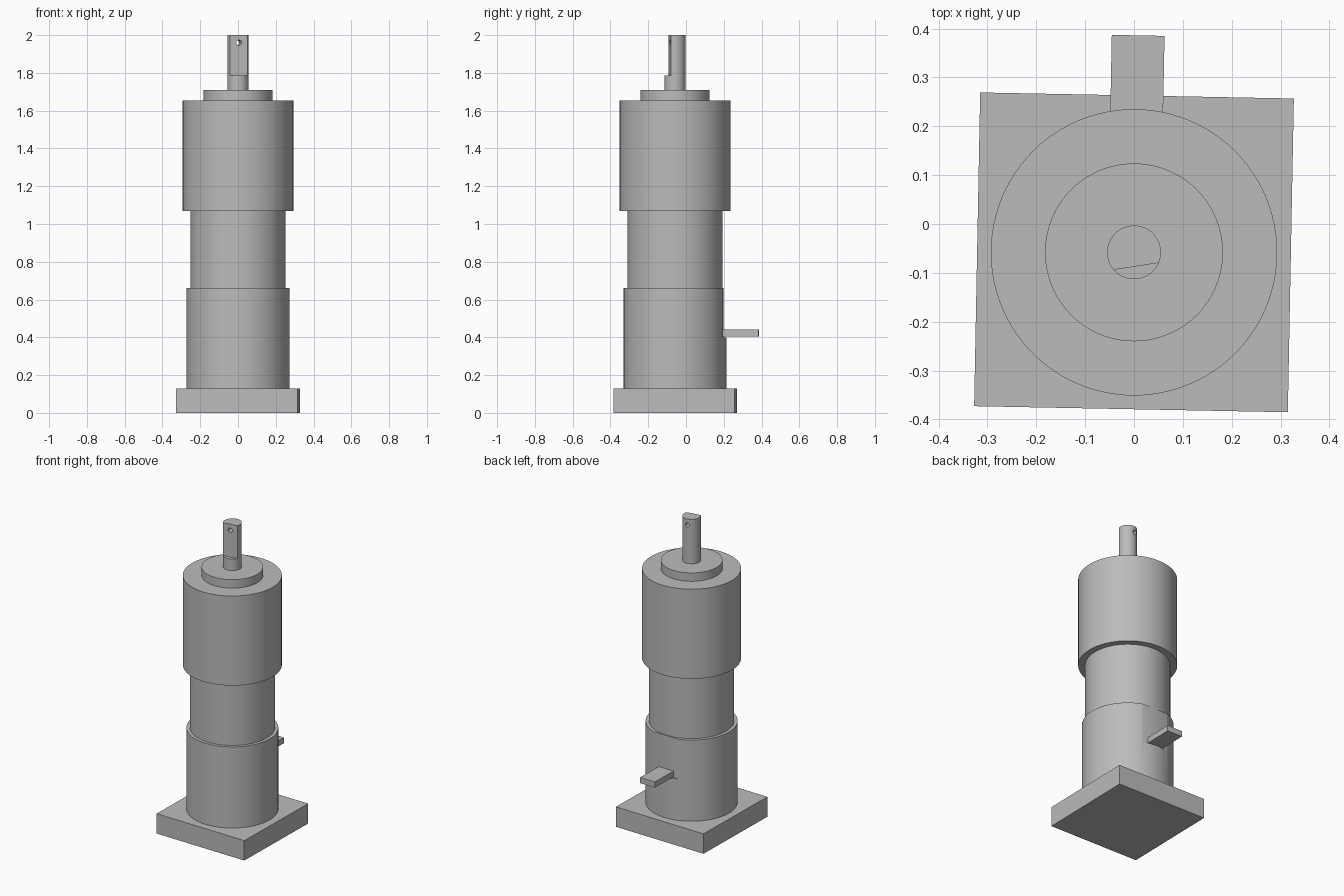
import bpy
import math
from mathutils import Matrix

if "Cube" in bpy.data.objects:
    bpy.data.objects.remove(bpy.data.objects["Cube"], do_unlink=True)

AXIS_Y = -0.058            # the turned parts share one vertical axis
BASE_TURN = math.radians(-1.1)
FLAT_TURN = math.radians(8.8)

grey = bpy.data.materials.new("plain grey")
grey.use_nodes = True
colour = (0.5, 0.5, 0.5, 1)
grey.diffuse_color = colour
grey.node_tree.nodes["Principled BSDF"].inputs["Base Color"].default_value = colour


def finish(name):
    ob = bpy.context.object
    ob.name = name
    ob.data.materials.append(grey)
    return ob


def cylinder(name, radius, bottom, top, sides=96):
    bpy.ops.mesh.primitive_cylinder_add(vertices=sides, radius=radius, depth=top - bottom,
                                        location=(0, AXIS_Y, (bottom + top) / 2))
    return finish(name)


def box(name, x, y, z, turn):
    """Box from (low, high) spans measured from the axis, turned about it."""
    spans = (x, y, z)
    bpy.ops.mesh.primitive_cube_add(size=1)
    ob = finish(name)
    size = Matrix.Diagonal([b - a for a, b in spans] + [1])
    shift = Matrix.Translation([(a + b) / 2 for a, b in spans])
    ob.data.transform(Matrix.Rotation(turn, 4, "Z") @ shift @ size)
    ob.location.y = AXIS_Y
    return ob


def cut(target, cutter):
    bpy.context.view_layer.objects.active = target
    mod = target.modifiers.new("cut", "BOOLEAN")
    mod.operation = "DIFFERENCE"
    mod.solver = "EXACT"
    mod.object = cutter
    bpy.ops.object.modifier_apply(modifier=mod.name)
    bpy.data.objects.remove(cutter, do_unlink=True)


def smooth(ob):
    bpy.ops.object.select_all(action="DESELECT")
    ob.select_set(True)
    bpy.context.view_layer.objects.active = ob
    bpy.ops.object.shade_smooth_by_angle(angle=math.radians(25))


# Square foot and the stacked housing
box("base_plate", (-0.321, 0.321), (-0.321, 0.321), (0, 0.13), BASE_TURN)
lower = cylinder("lower_housing", 0.272, 0.13, 0.66)
middle = cylinder("middle_housing", 0.252, 0.66, 1.07)
upper = cylinder("upper_housing", 0.293, 1.07, 1.655)
collar = cylinder("top_collar", 0.182, 1.655, 1.71)
shaft = cylinder("drive_shaft", 0.055, 1.71, 2.0, 64)

# Flat on the back of the lower housing, with the tab standing out of it
cut(lower, box("housing_cutter", (-0.3, 0.3), (0.256, 0.4), (0.4, 0.8), BASE_TURN))
box("back_tab", (-0.054, 0.054), (0.24, 0.444), (0.405, 0.442), BASE_TURN)

# Flat on the front of the shaft and a pin hole through it
cut(shaft, box("shaft_cutter", (-0.1, 0.1), (-0.1, -0.029), (1.785, 2.1), FLAT_TURN))
bpy.ops.mesh.primitive_cylinder_add(vertices=32, radius=0.014, depth=0.3,
                                    location=(0, AXIS_Y, 1.96),
                                    rotation=(math.pi / 2, 0, FLAT_TURN))
cut(shaft, finish("hole_cutter"))

for part in (lower, middle, upper, collar, shaft):
    smooth(part)
